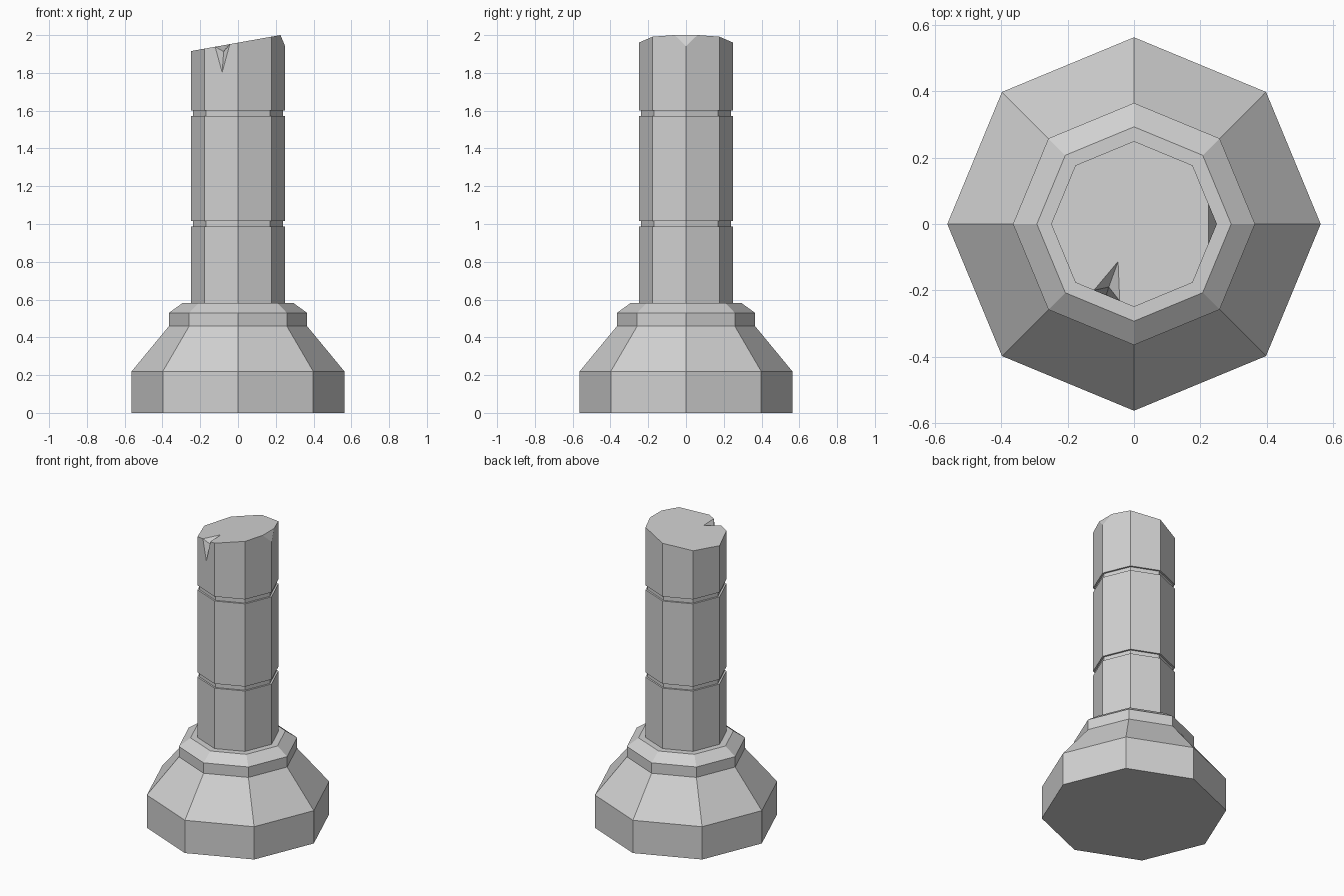
import bpy, bmesh
from math import cos, sin, pi
from mathutils import Vector

SIDES = 8

cube = bpy.data.objects.get("Cube")
if cube:
    bpy.data.objects.remove(cube, do_unlink=True)

# Single stone colour
stone = bpy.data.materials.new("grey stone")
stone.use_nodes = True
colour = (0.64, 0.64, 0.64, 1)
stone.diffuse_color = colour
bsdf = next(n for n in stone.node_tree.nodes if n.type == 'BSDF_PRINCIPLED')
bsdf.inputs["Base Color"].default_value = colour


def lathe(profile):
    """Closed eight-sided solid from (radius, height) pairs, bottom to top."""
    bm = bmesh.new()
    rings = [[bm.verts.new((r * cos(2 * pi * i / SIDES), r * sin(2 * pi * i / SIDES), z))
              for i in range(SIDES)] for r, z in profile]
    for low, high in zip(rings, rings[1:]):
        for i in range(SIDES):
            j = (i + 1) % SIDES
            bm.faces.new((low[i], low[j], high[j], high[i]))
    bm.faces.new(rings[0][::-1])
    bm.faces.new(rings[-1])
    return bm


def slice_off(bm, point, normal):
    """Cut away everything on the normal side of a plane and cap the cut."""
    geom = bm.verts[:] + bm.edges[:] + bm.faces[:]
    cut = bmesh.ops.bisect_plane(bm, geom=geom, dist=1e-5, plane_co=point,
                                 plane_no=normal, clear_outer=True)
    edges = [e for e in cut["geom_cut"] if isinstance(e, bmesh.types.BMEdge)]
    bmesh.ops.contextual_create(bm, geom=edges)


def finish(bm, name):
    bmesh.ops.recalc_face_normals(bm, faces=bm.faces[:])
    mesh = bpy.data.meshes.new(name)
    bm.to_mesh(mesh)
    bm.free()
    mesh.materials.append(stone)
    obj = bpy.data.objects.new(name, mesh)
    bpy.context.collection.objects.link(obj)


# Flared base with its collar
finish(lathe([(0.563, 0), (0.563, 0.22), (0.365, 0.46), (0.365, 0.53), (0.293, 0.582)]),
       "base")

# Shaft with two ring grooves
R, GROOVE = 0.25, 0.238
profile = [(R, 0.57)]
for z in (1.002, 1.587):
    profile += [(R, z - 0.015), (GROOVE, z - 0.015), (GROOVE, z + 0.015), (R, z + 0.015)]
profile.append((R, 2.1))
shaft = lathe(profile)

# Slanted broken top, then the chipped right-hand corner
SLOPE, MID = 0.179, 1.96
slice_off(shaft, Vector((0, 0, MID)), Vector((-SLOPE, 0, 1)))
slice_off(shaft, Vector((R, 0, 1.94)), Vector((0.06, 0, 0.025)))


# Wedge-shaped notch in the front rim
def on_wall(x, z=None):
    return Vector((x, -R - x * (1 - cos(pi / 4)) / sin(pi / 4),
                   MID + SLOPE * x if z is None else z))


left, right, foot = (shaft.verts.new(p) for p in
                     (on_wall(-0.121), on_wall(-0.043), on_wall(-0.084, 1.803)))
tip = shaft.verts.new((-0.048, -0.113, MID - SLOPE * 0.048))
valley = shaft.verts.new((-0.076, -0.19, 1.913))


def is_rim(edge):
    mid = (edge.verts[0].co + edge.verts[1].co) / 2
    return mid.z > 1.9 and -0.12 < mid.x < -0.05 and mid.y < -0.15


rim = next(e for e in shaft.edges if is_rim(e))
ends = set(rim.verts)
for face in list(rim.link_faces):
    inner = tip if face.normal.z > 0.5 or all(v.co.z > 1.7 for v in face.verts) else foot
    loop = []
    verts = list(face.verts)
    for v, nxt in zip(verts, verts[1:] + verts[:1]):
        loop.append(v)
        if {v, nxt} == ends:
            loop += [left, inner, right] if v.co.x < nxt.co.x else [right, inner, left]
    shaft.faces.remove(face)
    shaft.faces.new(loop)
shaft.edges.remove(rim)
for a, b in ((left, foot), (foot, right), (right, tip), (tip, left)):
    shaft.faces.new((a, b, valley))

finish(shaft, "shaft")
